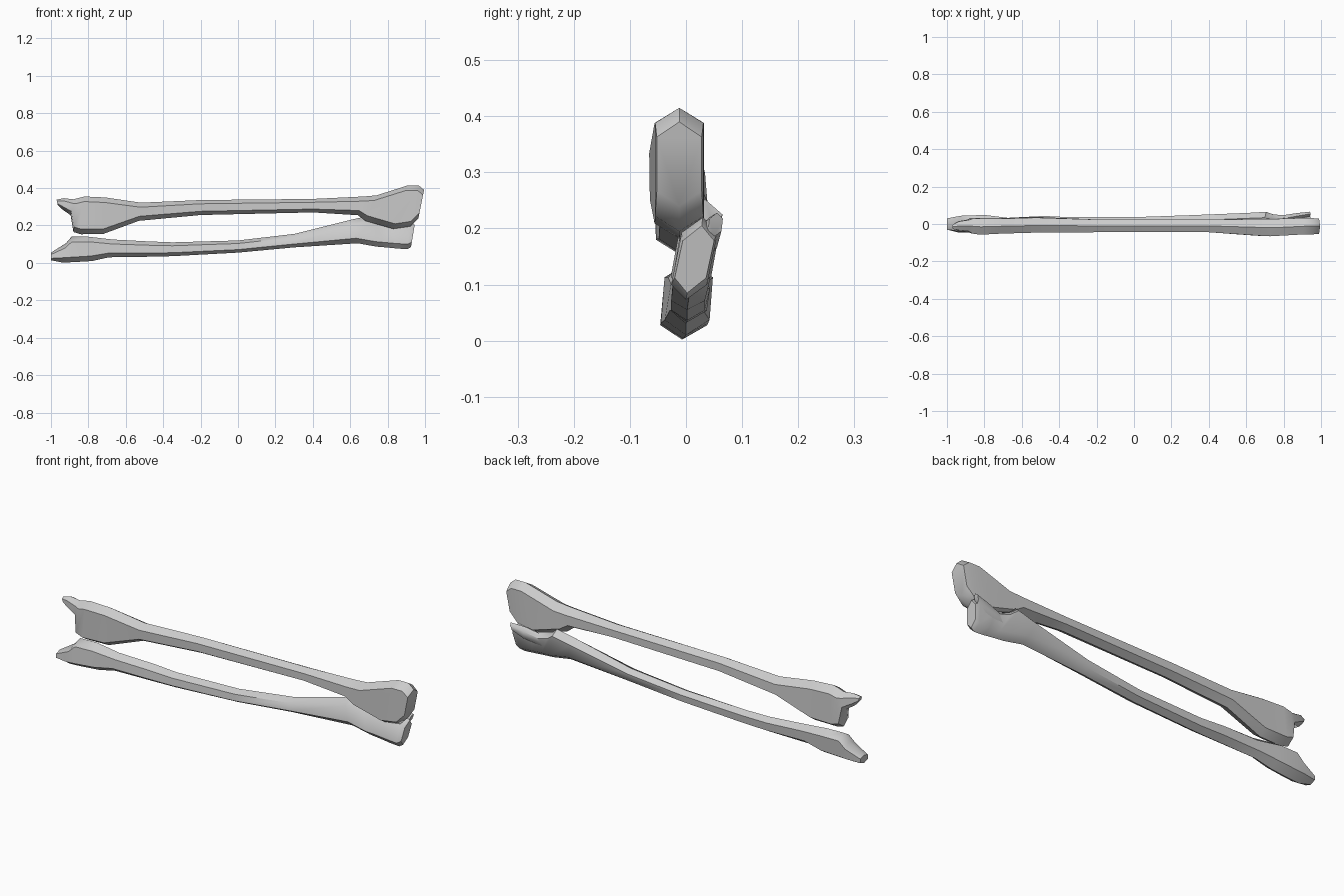
import bpy, bmesh, math


def loft_bone(name, stations):
    """Skin hexagonal rings; station = (x_top, z_top, x_bot, z_bot, y_top, y_bot, half_width)."""
    bm = bmesh.new()
    rings = []
    for xt, zt, xb, zb, yt, yb, w in stations:
        k = min(0.25, 0.027 / max(abs(zt - zb), 0.01))
        ring = []
        for t, s in ((0, 0), (k, 1), (1 - k, 1), (1, 0), (1 - k, -1), (k, -1)):
            ring.append(bm.verts.new((xt + (xb - xt) * t,
                                      yt + (yb - yt) * t + s * w,
                                      zt + (zb - zt) * t)))
        rings.append(ring)
    for a, b in zip(rings, rings[1:]):
        for i in range(6):
            j = (i + 1) % 6
            bm.faces.new((a[i], a[j], b[j], b[i]))
    bm.faces.new(rings[0])
    bm.faces.new(rings[-1])
    bmesh.ops.recalc_face_normals(bm, faces=bm.faces)
    mesh = bpy.data.meshes.new(name)
    bm.to_mesh(mesh)
    bm.free()
    obj = bpy.data.objects.new(name, mesh)
    bpy.context.collection.objects.link(obj)
    bpy.ops.object.select_all(action='DESELECT')
    obj.select_set(True)
    bpy.context.view_layer.objects.active = obj
    bpy.ops.object.shade_smooth_by_angle(angle=math.radians(50))
    return obj


# Upper bone: pointed tip at left, broad head at right
loft_bone("upper_bone", [
    (-0.97, 0.338, -0.965, 0.312, -0.015, -0.015, 0.012),
    (-0.93, 0.346, -0.945, 0.290, -0.010, -0.010, 0.024),
    (-0.88, 0.340, -0.895, 0.255, -0.010, -0.005, 0.030),
    (-0.86, 0.345, -0.880, 0.165, -0.012, -0.008, 0.040),
    (-0.82, 0.355, -0.840, 0.153, -0.015, -0.010, 0.043),
    (-0.71, 0.350, -0.720, 0.155, -0.012, -0.008, 0.040),
    (-0.52, 0.322, -0.530, 0.225, -0.008, 0.000, 0.040),
    (-0.20, 0.336, -0.200, 0.256, -0.010, -0.010, 0.034),
    (0.40, 0.342, 0.400, 0.270, -0.010, -0.010, 0.034),
    (0.67, 0.355, 0.640, 0.255, -0.018, -0.018, 0.044),
    (0.74, 0.361, 0.680, 0.225, -0.020, -0.018, 0.046),
    (0.91, 0.415, 0.830, 0.182, -0.012, -0.012, 0.044),
    (0.965, 0.415, 0.920, 0.195, -0.012, -0.012, 0.043),
    (0.995, 0.390, 0.965, 0.240, -0.012, -0.012, 0.040),
])

# Lower bone: wedge at left, curved shaft, forked end at right
loft_bone("lower_bone", [
    (-1.00, 0.055, -1.000, 0.014, 0.000, 0.000, 0.030),
    (-0.92, 0.105, -0.940, 0.002, 0.005, -0.007, 0.042),
    (-0.89, 0.140, -0.880, 0.004, 0.006, -0.005, 0.042),
    (-0.80, 0.140, -0.780, 0.010, 0.010, 0.000, 0.040),
    (-0.67, 0.125, -0.690, 0.030, 0.004, 0.000, 0.030),
    (-0.48, 0.115, -0.480, 0.033, 0.014, 0.002, 0.032),
    (-0.35, 0.110, -0.350, 0.036, 0.008, 0.002, 0.030),
    (0.00, 0.120, 0.000, 0.055, 0.008, 0.002, 0.030),
    (0.30, 0.155, 0.300, 0.083, 0.018, 0.006, 0.032),
    (0.60, 0.230, 0.640, 0.105, 0.030, 0.008, 0.034),
    (0.70, 0.252, 0.740, 0.087, 0.034, 0.004, 0.036),
    (0.73, 0.225, 0.800, 0.082, 0.026, 0.002, 0.030),
    (0.82, 0.200, 0.850, 0.077, 0.020, 0.000, 0.029),
    (0.92, 0.220, 0.905, 0.073, 0.030, 0.000, 0.032),
    (0.945, 0.205, 0.925, 0.085, 0.028, 0.002, 0.028),
])

# Small spur standing behind the forked end
loft_bone("rear_spur", [
    (0.75, 0.185, 0.76, 0.130, 0.020, 0.020, 0.020),
    (0.87, 0.220, 0.88, 0.150, 0.042, 0.036, 0.018),
    (0.945, 0.228, 0.93, 0.185, 0.055, 0.050, 0.012),
])
